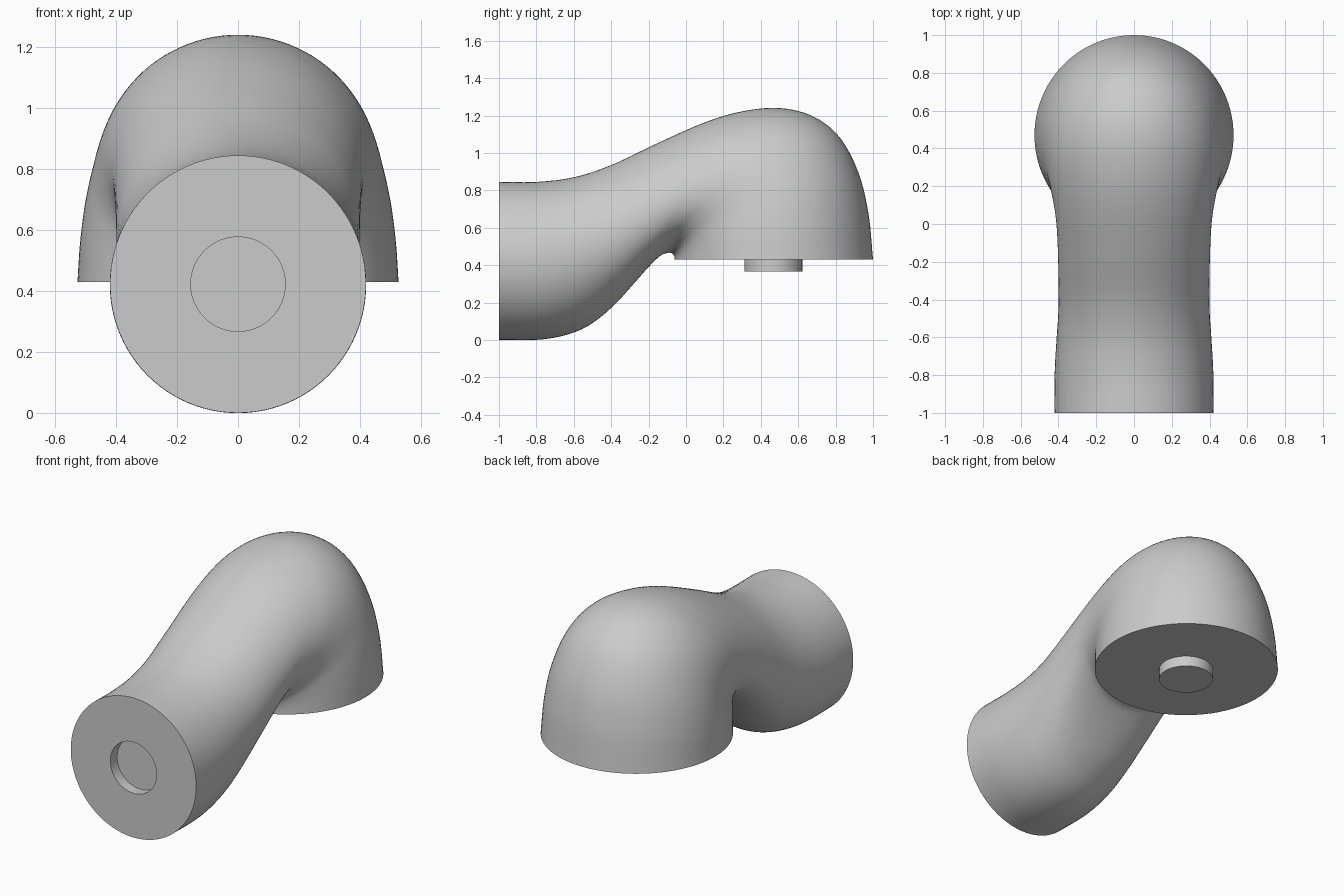
import bpy, bmesh, math
from mathutils import Vector

if "Cube" in bpy.data.objects:
    bpy.data.objects.remove(bpy.data.objects["Cube"])

grey = bpy.data.materials.new("light grey")
grey.diffuse_color = (0.6, 0.6, 0.6, 1)
grey.use_nodes = True
grey.node_tree.nodes["Principled BSDF"].inputs["Base Color"].default_value = grey.diffuse_color

SIDES, STEPS = 96, 6
# Sections: outer point (y, z), inner point (y, z), half width
SECTIONS = [
    (-1.00, .845, -1.00, .000, .42),
    (-.80, .845, -.78, .002, .42),
    (-.60, .870, -.62, .033, .41),
    (-.40, .935, -.50, .090, .40),
    (-.15, 1.053, -.38, .190, .40),
    (.10, 1.163, -.28, .300, .405),
    (.30, 1.222, -.20, .390, .415),
    (.50, 1.240, -.14, .448, .435),
    (.68, 1.195, -.10, .465, .457),
    (.82, 1.085, -.08, .465, .478),
    (.92, .900, -.068, .458, .502),
    (.975, .680, -.062, .446, .518),
    (1.00, .430, -.06, .430, .527),
]


def smooth_sections(rows):
    """Catmull-Rom interpolation through the sections."""
    rows = [Vector(r) for r in rows]
    pts = [2 * rows[0] - rows[1]] + rows + [2 * rows[-1] - rows[-2]]
    out = []
    for i in range(len(rows) - 1):
        a, b, c, d = pts[i:i + 4]
        for s in range(STEPS):
            t = s / STEPS
            out.append(0.5 * (2 * b + (c - a) * t + (2 * a - 5 * b + 4 * c - d) * t * t
                              + (3 * b - a - 3 * c + d) * t ** 3))
    return out + [rows[-1]]


def add_ring(bm, sec):
    """Elliptical ring spanning the outer and inner points."""
    oy, oz, iy, iz, w = sec
    verts = []
    for k in range(SIDES):
        t = 2 * math.pi * k / SIDES
        c = math.cos(t)
        verts.append(bm.verts.new((w * math.sin(t),
                                   (oy + iy) / 2 + (oy - iy) / 2 * c,
                                   (oz + iz) / 2 + (oz - iz) / 2 * c)))
    return verts


def finish(obj):
    obj.data.materials.append(grey)
    bpy.ops.object.select_all(action='DESELECT')
    obj.select_set(True)
    bpy.context.view_layer.objects.active = obj
    bpy.ops.object.shade_smooth_by_angle(angle=math.radians(35))


# Curved body, with a round socket sunk into its front end
R, CZ, DEPTH = .155, .4225, .065
socket = [(-1 + DEPTH, CZ + R, -1 + DEPTH, CZ - R, R), (-1, CZ + R, -1, CZ - R, R)]
bm = bmesh.new()
rings = [add_ring(bm, s) for s in socket + smooth_sections(SECTIONS)]
for a, b in zip(rings, rings[1:]):
    for k in range(SIDES):
        n = (k + 1) % SIDES
        bm.faces.new((a[k], a[n], b[n], b[k]))
bm.faces.new(rings[0])
bm.faces.new(rings[-1])
bmesh.ops.recalc_face_normals(bm, faces=bm.faces)
mesh = bpy.data.meshes.new("elbow_body")
bm.to_mesh(mesh)
bm.free()
body = bpy.data.objects.new("elbow_body", mesh)
bpy.context.collection.objects.link(body)
finish(body)

# Peg under the wide end
bpy.ops.mesh.primitive_cylinder_add(vertices=64, radius=R, depth=.075,
                                    location=(0, .467, .4025))
peg = bpy.context.object
peg.name = "connector_peg"
finish(peg)
